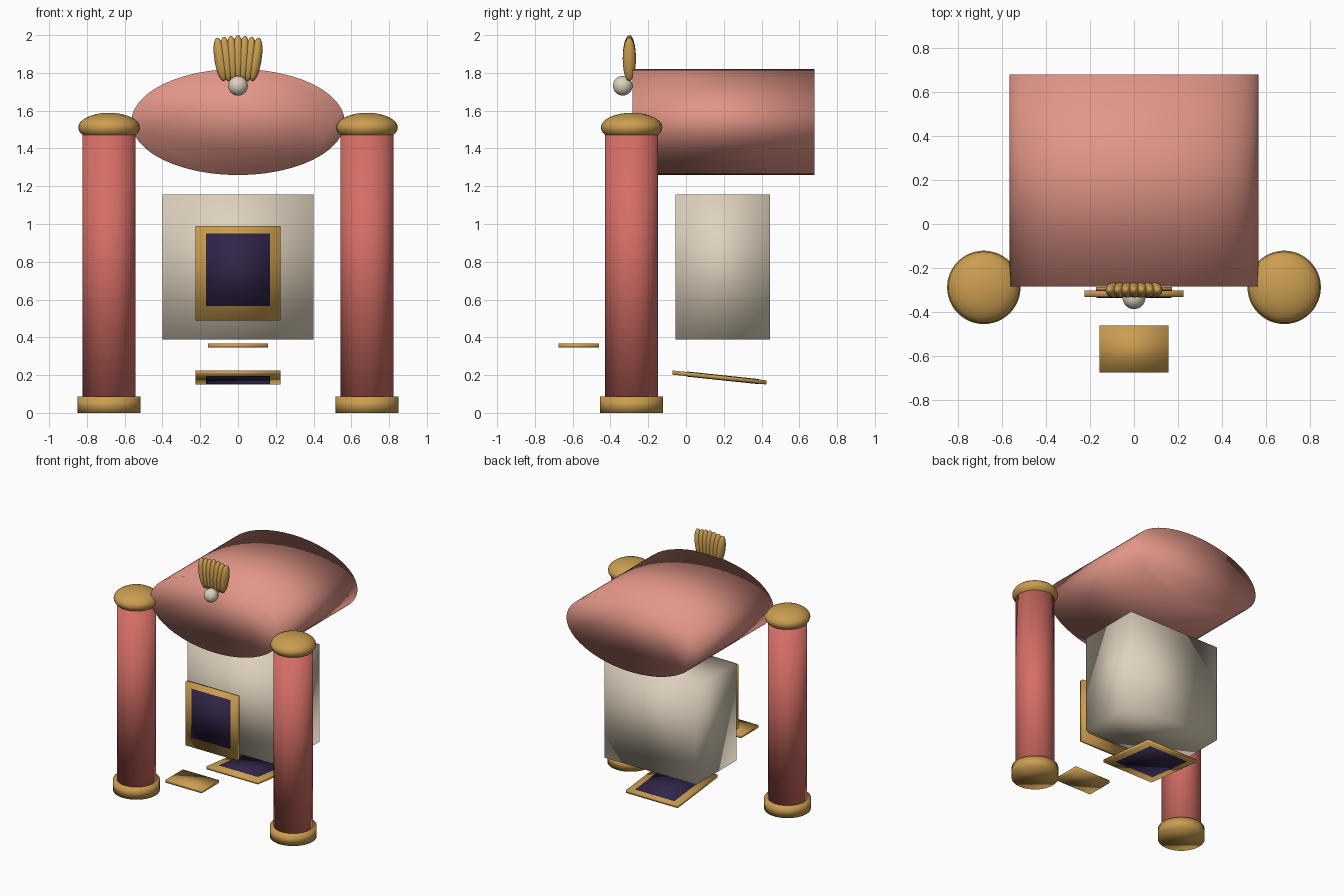
import bpy, bmesh
from math import radians
from mathutils import Matrix, Vector

cube = bpy.data.objects.get("Cube")
if cube:
    bpy.data.objects.remove(cube, do_unlink=True)


def material(name, rgb):
    m = bpy.data.materials.new(name)
    m.use_nodes = True
    m.diffuse_color = (*rgb, 1)
    m.node_tree.nodes["Principled BSDF"].inputs["Base Color"].default_value = (*rgb, 1)
    return m


gold = material("gold", (0.60, 0.34, 0.08))
red = material("column red", (0.66, 0.155, 0.13))
pink = material("roof pink", (0.75, 0.30, 0.24))
cream = material("cream", (0.73, 0.64, 0.51))
navy = material("navy", (0.03, 0.018, 0.064))


def finish(name, bm, mat):
    mesh = bpy.data.meshes.new(name)
    bm.to_mesh(mesh)
    bm.free()
    mesh.materials.append(mat)
    mesh.shade_smooth()
    obj = bpy.data.objects.new(name, mesh)
    bpy.context.collection.objects.link(obj)
    return obj


def placed(loc, size, rot=Matrix()):
    return Matrix.Translation(loc) @ rot @ Matrix.Diagonal((*size, 1))


def box(name, loc, size, mat, rot=Matrix()):
    bm = bmesh.new()
    bmesh.ops.create_cube(bm, size=1, matrix=placed(loc, size, rot))
    return finish(name, bm, mat)


def cylinder(name, loc, size, mat, rot=Matrix()):
    bm = bmesh.new()
    bmesh.ops.create_cone(bm, cap_ends=True, segments=48, radius1=0.5, radius2=0.5,
                          depth=1, matrix=placed(loc, size, rot))
    return finish(name, bm, mat)


def ball(bm, loc, radii, rot=Matrix()):
    bmesh.ops.create_uvsphere(bm, u_segments=32, v_segments=16, radius=1,
                              matrix=placed(loc, radii, rot))


# Columns with round bases and domed caps
for side, x in (("right", -0.683), ("left", 0.683)):
    y = -0.288
    cylinder(side + "_column", (x, y, 0.77), (0.28, 0.28, 1.4), red)
    cylinder(side + "_column_base", (x, y, 0.043), (0.334, 0.334, 0.086), gold)
    bm = bmesh.new()
    ball(bm, (x, y, 1.511), (0.163, 0.163, 0.078))
    finish(side + "_column_cap", bm, gold)

# Oval roof lying front to back, and the body below it
cylinder("roof", (0, 0.198, 1.54), (1.13, 0.562, 0.965), pink,
         Matrix.Rotation(radians(90), 4, "X"))
box("body", (0, 0.195, 0.772), (0.8, 0.5, 0.766), cream)


# Gold framed panels with a dark inlay on both sides
def framed_panel(name, loc, thick, angle):
    rot = Matrix.Rotation(radians(angle), 4, "X")
    box(name + "_frame", loc, (0.45, 0.5, thick), gold, rot)
    inlay = Vector(loc) + rot @ Vector((0, 0.018, 0))
    box(name + "_inlay", inlay, (0.34, 0.385, thick + 0.005), navy, rot)


framed_panel("door", (0, -0.318, 0.74), 0.03, 90)
framed_panel("ramp", (0, 0.177, 0.1875), 0.022, -6)
box("door_backing", (0, -0.296, 0.758), (0.345, 0.02, 0.385), gold)

# Floating front step
box("step", (0, -0.568, 0.356), (0.315, 0.215, 0.022), gold)

# Ribbed shell crest with a pearl
bm = bmesh.new()
for i in range(-3, 4):
    lean = Matrix.Rotation(radians(3 * i), 4, "Y")
    ball(bm, (0.031 * i, -0.3, 1.878 - 0.002 * abs(i)),
         (0.032, 0.035, 0.122 - 0.002 * abs(i)), lean)
finish("shell_crest", bm, gold)
bm = bmesh.new()
ball(bm, (0, -0.335, 1.732), (0.052, 0.052, 0.052))
finish("pearl", bm, cream)
